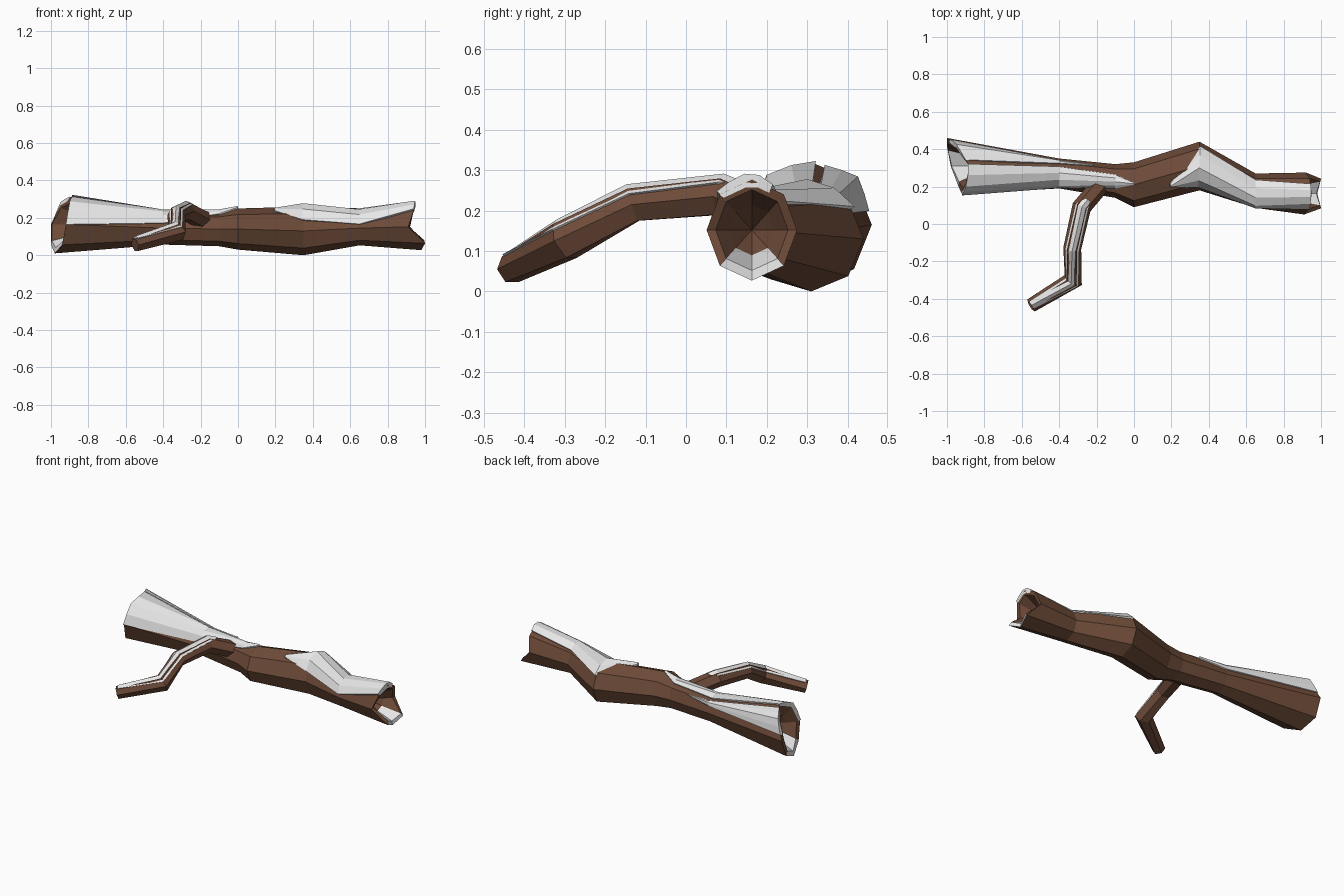
import bpy
import math
from mathutils import Vector

cube = bpy.data.objects.get("Cube")
if cube:
    bpy.data.objects.remove(cube)


def material(name, rgb):
    mat = bpy.data.materials.new(name)
    mat.use_nodes = True
    mat.diffuse_color = (*rgb, 1)
    mat.node_tree.nodes["Principled BSDF"].inputs["Base Color"].default_value = (*rgb, 1)
    return mat


BARK = material("bark_brown", (0.155, 0.07, 0.04))
SNOW = material("snow_white", (0.8, 0.8, 0.8))


def build(name, verts, faces, mats, slots=None):
    mesh = bpy.data.meshes.new(name)
    mesh.from_pydata(verts, [], faces)
    for mat in mats:
        mesh.materials.append(mat)
    for poly, slot in zip(mesh.polygons, slots or []):
        poly.material_index = slot
    obj = bpy.data.objects.new(name, mesh)
    bpy.context.collection.objects.link(obj)
    return obj


def loft(name, rings, snowy=()):
    """Skin rings; first and last rings are collapsed points. snowy: (ring, side) faces."""
    n = len(rings[0])
    verts = [p for ring in rings for p in ring]
    faces, slots = [], []
    for i in range(len(rings) - 1):
        for k in range(n):
            a, b = i * n + k, i * n + (k + 1) % n
            if i == 0:
                face = (a, b + n, a + n)
            elif i == len(rings) - 2:
                face = (a, b, a + n)
            else:
                face = (a, b, b + n, a + n)
            faces.append(face)
            slots.append(int((i, k) in snowy))
    build(name, verts, faces, [BARK, SNOW], slots)


def centre(ring):
    return sum(ring, Vector()) / len(ring)


def surface(rings, t, k, lift):
    """Point on a lofted surface, t along the rings and k around the sides."""
    i = min(int(t), len(rings) - 2)
    f = t - i
    ks = math.floor(k)

    def around(ring):
        n = len(ring)
        return ring[ks % n].lerp(ring[(ks + 1) % n], k - ks)

    p = around(rings[i]).lerp(around(rings[i + 1]), f)
    axis = (centre(rings[i + 1]) - centre(rings[i])).normalized()
    out = p - centre(rings[i]).lerp(centre(rings[i + 1]), f)
    out -= axis * out.dot(axis)
    return p + out.normalized() * lift


def snow_patch(name, rings, rows, depth, cols=4):
    """Snow sheet whose border is tucked under the bark."""
    rows = [rows[0]] + rows + [rows[-1]]
    verts, faces = [], []
    width = cols + 3
    for r, (t, k0, k1) in enumerate(rows):
        for c in range(width):
            u = min(max((c - 1) / cols, 0), 1)
            edge = r in (0, len(rows) - 1) or c in (0, width - 1)
            lift = -0.012 if edge else depth * (0.5 + 0.5 * math.sin(math.pi * u))
            verts.append(surface(rings, t, k0 + (k1 - k0) * u, lift))
    for r in range(len(rows) - 1):
        for c in range(width - 1):
            a = r * width + c
            faces.append((a, a + 1, a + 1 + width, a + width))
    build(name, verts, faces, [SNOW])


# Trunk rings: x, centre y, centre z, half width, half height
stations = [
    (-0.93, 0.31, 0.165, 0.15, 0.155),
    (-0.40, 0.27, 0.145, 0.08, 0.088),
    (-0.10, 0.23, 0.14, 0.09, 0.092),
    (0.00, 0.21, 0.14, 0.12, 0.11),
    (0.35, 0.31, 0.13, 0.13, 0.13),
    (0.65, 0.178, 0.145, 0.092, 0.092),
    (0.93, 0.163, 0.152, 0.112, 0.125),
]
trunk = []
for x, y, z, ry, rz in stations:
    angles = [k * math.pi / 4 for k in range(8)]
    trunk.append([Vector((x, y + ry * math.cos(a), z + rz * math.sin(a))) for a in angles])

# Broken, jagged ends
left_jag = (-1, -0.95, -0.88, -0.9, -0.92, -0.94, -0.98, -1)
right_jag = (0.92, 0.94, 0.95, 0.94, 0.91, 1, 0.98, 1)
for ring, jag in ((trunk[0], left_jag), (trunk[-1], right_jag)):
    for p, x in zip(ring, jag):
        p.x = x


def hollow(ring, inward):
    """Rim, inner wall and bottom of a hollow end, from the outside in."""
    c = centre(ring)
    result = []
    for scale, depth in ((0.8, 0.005), (0.5, 0.08), (0, 0.17)):
        inner = []
        for p in ring:
            q = c.lerp(p, scale)
            q.x = (p.x if scale > 0.6 else c.x) + inward * depth
            inner.append(q)
        result.append(inner)
    return result


full = hollow(trunk[0], 1)[::-1] + trunk + hollow(trunk[-1], -1)
last = len(full) - 2
snowy = {(i, k) for i in (1, 2, last - 2, last - 1) for k in (5, 6)}
loft("trunk", full, snowy)

# Snow lying on the trunk: position along, first side, last side
snow_patch("trunk_snow_front", trunk,
           [(0, 1.9, 4), (1, 1.4, 3.6), (2, 1.5, 2.6), (3, 1.9, 2)], 0.015)
snow_patch("trunk_snow_back", trunk,
           [(0, 0.3, 1.7), (1, 0.6, 1.1), (1.6, 0.9, 0.95)], 0.014)
snow_patch("trunk_snow_right", trunk,
           [(3.55, 2.5, 2.7), (4, 0.8, 3.4), (5, 1.2, 3.7), (6, 1.4, 3)], 0.022)

# Side branch
path = [
    ((-0.17, 0.22, 0.18), 0.05),
    ((-0.28, 0.09, 0.235), 0.052),
    ((-0.33, -0.13, 0.215), 0.048),
    ((-0.325, -0.3, 0.125), 0.053),
    ((-0.55, -0.435, 0.055), 0.038),
]
points = [Vector(p) for p, r in path]
branch = []
for i, (p, (_, r)) in enumerate(zip(points, path)):
    before = (p - points[i - 1]).normalized() if i else Vector()
    after = (points[i + 1] - p).normalized() if i < len(points) - 1 else Vector()
    tangent = (before + after).normalized()
    side = Vector((0, 0, 1)).cross(tangent).normalized()
    up = tangent.cross(side)
    branch.append([p + r * (side * math.cos(a) + up * math.sin(a))
                   for a in (k * math.pi / 3 for k in range(6))])
loft("branch", [[points[0]] * 6] + branch + [[points[-1]] * 6])
snow_patch("branch_snow", branch,
           [(0.75, 1.3, 1.7), (1, 0.7, 2.3), (2, 0.6, 2.4), (3, 0.6, 2.4), (3.95, 0.9, 2.1)],
           0.012, 2)
